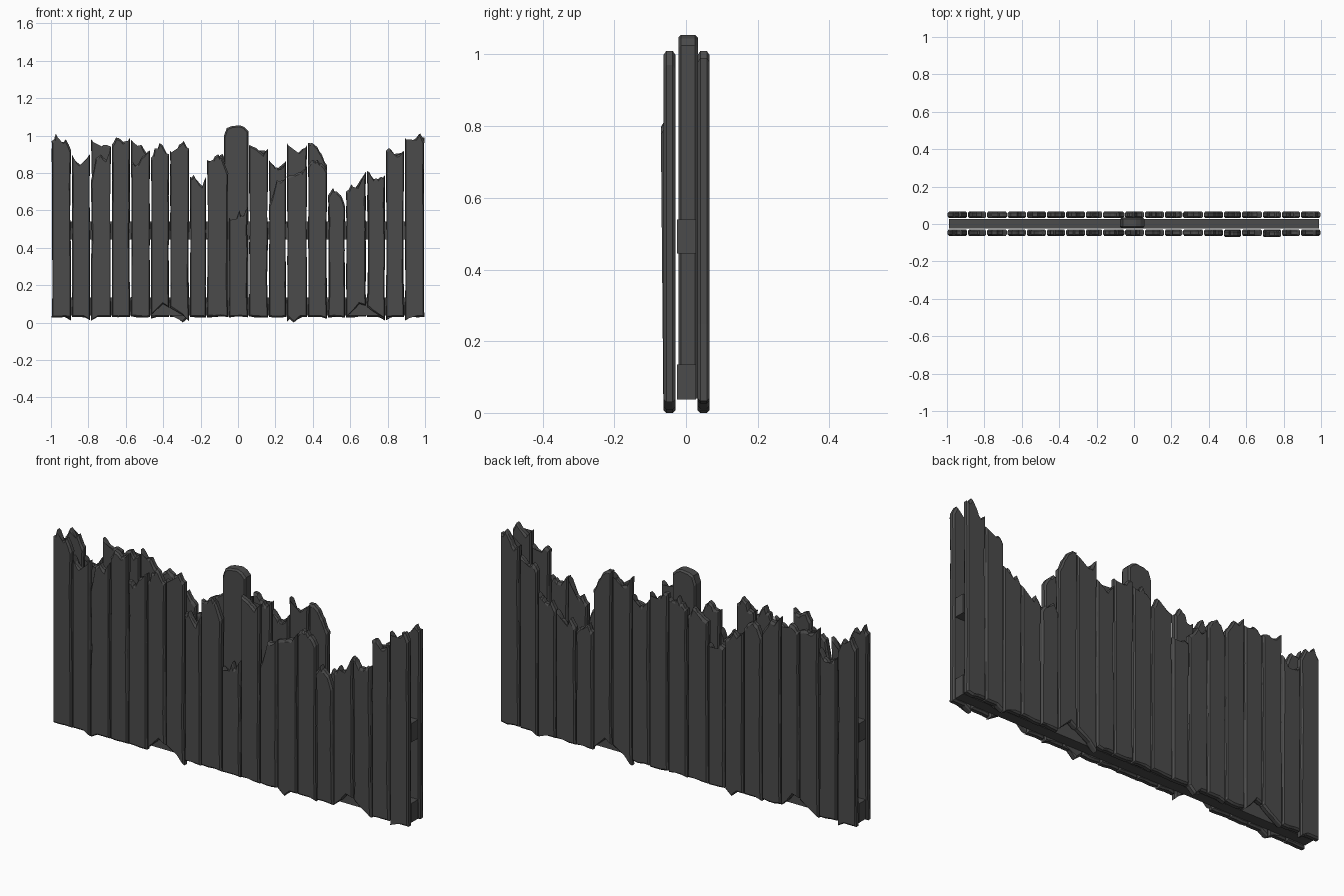
import bpy, bmesh, random

if "Cube" in bpy.data.objects:
    bpy.data.objects.remove(bpy.data.objects["Cube"])
random.seed(4)

mat = bpy.data.materials.new("charcoal_wood")
mat.diffuse_color = (0.07, 0.07, 0.07, 1)
mat.use_nodes = True
mat.node_tree.nodes["Principled BSDF"].inputs["Base Color"].default_value = mat.diffuse_color

# plank boundaries along x
EDGES = [-.998, -.89, -.788, -.677, -.575, -.468, -.366, -.259, -.168, -.05,
         .056, .163, .26, .372, .479, .575, .687, .789, .89, .998]

# broken top heights, five evenly spaced points per plank (in 1/100 units)
FRONT = """97 101 96 98 92|90 86 84 87 90|76 88 90 87 92|95 99 98 97 99|86 84 88 90 92
88 93 96 93 90|92 91 95 97 93|78 79 76 73 78|87 87 90 88 80|56 53 60 57 62
95 94 92 90 93|63 70 76 76 78|78 79 80 80 84|84 87 87 85 81|68 72 70 68 62
70 74 72 76 81|81 79 77 78 79|92 93 89 90 92|99 96 98 101 97"""
BACK = """93 98 94 96 90|86 84 82 84 88|98 95 94 95 94|93 95 96 93 95|98 94 95 92 88
85 90 92 90 87|85 82 84 80 78|74 75 73 70 74|85 86 88 90 85|88 90 93 90 91
93 93 90 88 91|87 84 83 83 87|96 91 90 93 95|96 96 94 90 84|62 66 64 63 60
62 66 62 64 68|68 72 70 72 74|85 88 86 88 90|95 93 97 101 99"""

# chipped bottoms, four points per plank; all others are nearly straight
CHIPS = {1: (.03, .03, .03, .012), 2: (.01, .03, .03, .03), 5: (.04, .07, .10, .08),
         6: (.08, .06, .04, .005), 12: (.03, .0, .03, .03), 13: (.03, .03, .03, .02),
         15: (.03, .06, .10, .09), 16: (.085, .06, .04, .02), 18: (.01, .03, .03, .03)}


def rows(text):
    return [[int(v) / 100 for v in r.split()] for r in text.replace("\n", "|").split("|")]


def finish(bm, name):
    bmesh.ops.recalc_face_normals(bm, faces=bm.faces)
    me = bpy.data.meshes.new(name)
    bm.to_mesh(me)
    bm.free()
    me.materials.append(mat)
    ob = bpy.data.objects.new(name, me)
    bpy.context.collection.objects.link(ob)
    return ob


def slab(name, outline, inner, y, half, chamfer, lean=0):
    """Extruded outline whose two big faces are inset to the inner outline."""
    bm = bmesh.new()
    rings = []
    for dy, pts in ((-half, inner), (-half + chamfer, outline),
                    (half - chamfer, outline), (half, inner)):
        rings.append([bm.verts.new((x, y + dy + lean * z, z)) for x, z in pts])
    n = len(outline)
    for a, b in zip(rings, rings[1:]):
        for i in range(n):
            bm.faces.new((a[i], a[(i + 1) % n], b[(i + 1) % n], b[i]))
    caps = [bm.faces.new(rings[0]), bm.faces.new(rings[-1][::-1])]
    bmesh.ops.triangulate(bm, faces=caps)
    return finish(bm, name)


def plank(name, x0, x1, tops, bottoms, y, lean=0):
    x0, x1 = x0 + .002, x1 - .002
    w, cx = x1 - x0, (x0 + x1) / 2
    pts, inn = [], []

    def add(x, z, dz):
        pts.append((x, z))
        inn.append((cx + (x - cx) * .88, z + dz))
    for i, z in enumerate(bottoms):
        add(x0 + w * i / 3, z, .008)
    # wobbly right side, ragged top, wobbly left side
    for t in (.25, .5, .62, .8):
        add(x1 - random.uniform(0, .006), t * tops[-1], 0)
    for i in range(4, -1, -1):
        j = random.uniform(-.05, .05) if 0 < i < 4 else 0
        add(x0 + w * (i / 4 + j), tops[i], -.012)
        if 0 < i:  # small splinter nick between the main points
            zm = (tops[i] + tops[i - 1]) / 2 + random.uniform(-.014, .006)
            add(x0 + w * (i - .5) / 4, zm, -.012)
    for t in (.8, .6, .45, .2):
        add(x0 + random.uniform(0, .006), t * tops[0], 0)
    slab(name, pts, inn, y, .017, .008, lean)


# two plank skins; the back skin has the chips turned around
for side, y, tops in (("front", -.046, rows(FRONT)), ("back", .049, rows(BACK))):
    for i in range(19):
        if side == "front":
            chip = CHIPS.get(i)
        else:
            chip = CHIPS.get(18 - i)
            chip = chip and chip[::-1]
        bottom = chip or [.03 + random.uniform(-.004, .004) for _ in range(4)]
        lean = -.009 if side == "front" and i in (14, 16) else 0
        plank(f"{side}_plank_{i + 1}", EDGES[i], EDGES[i + 1], tops[i], bottom, y, lean)

# horizontal rails between the skins
for name, z0, z1 in (("lower_rail", .038, .135), ("upper_rail", .445, .54)):
    o = [(-.99, z0), (.99, z0), (.99, z1), (-.99, z1)]
    slab(name, o, o, .0015, .0265, .003)

# centre post with a clipped, worn top
post = [(-.075, .04), (.055, .04), (.055, 1.025), (.035, 1.045), (.01, 1.055),
        (-.035, 1.05), (-.06, 1.04), (-.075, 1.0)]
post_in = [(-.01 + (x + .01) * .9, z if z < .5 else z - .008) for x, z in post]
slab("centre_post", post, post_in, .006, .0275, .008)
